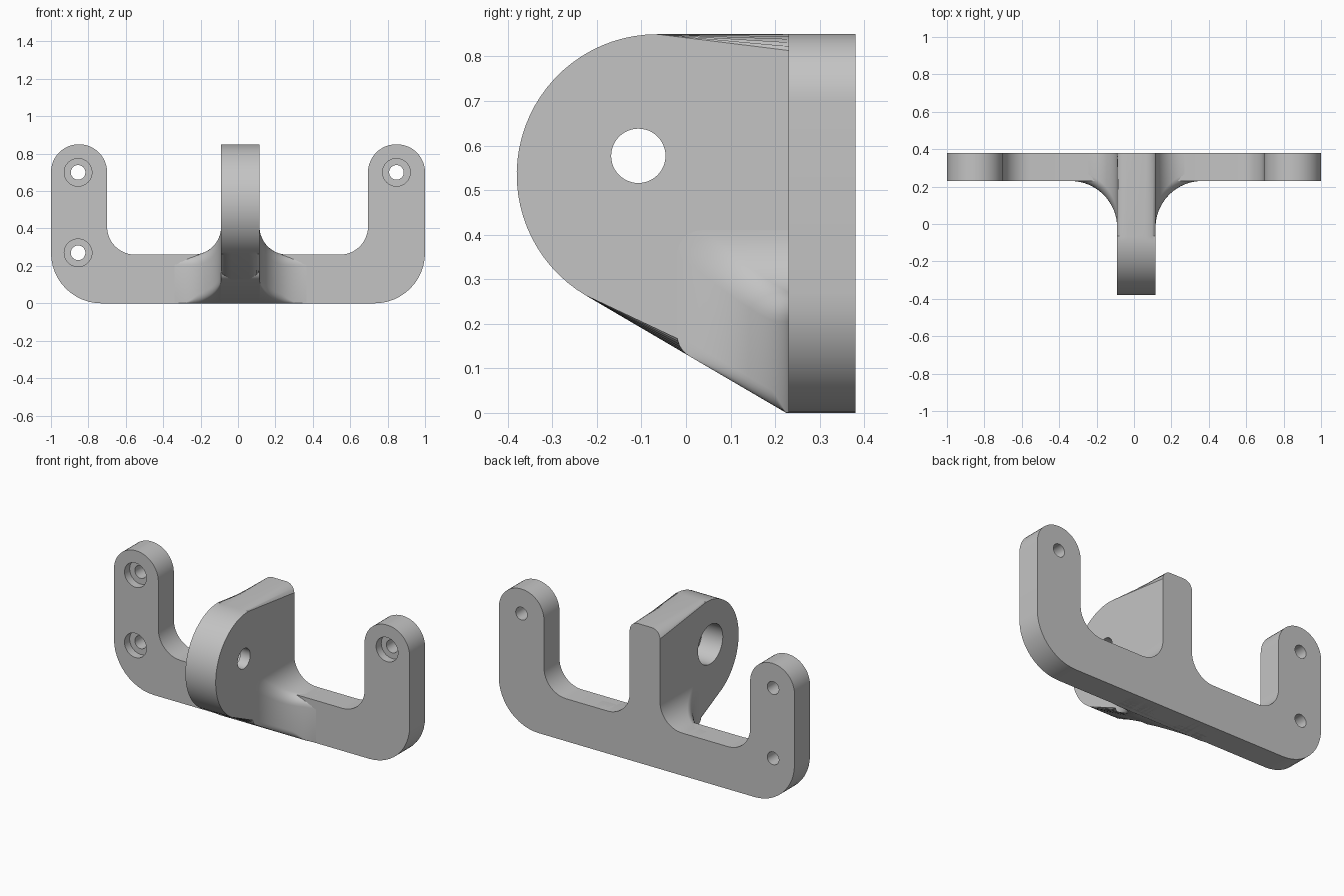
import bpy, bmesh, math
from mathutils import Vector

cube = bpy.data.objects.get("Cube")
if cube:
    bpy.data.objects.remove(cube, do_unlink=True)

grey = bpy.data.materials.new("light_grey")
grey.use_nodes = True
grey.diffuse_color = (0.55, 0.55, 0.55, 1)
grey.node_tree.nodes["Principled BSDF"].inputs["Base Color"].default_value = (0.55, 0.55, 0.55, 1)

BACK, FACE = 0.38, 0.23      # rear and front of the mounting plate
EDGE = 0.055                 # radius of the softened edges
MID, HALF = 0.0125, 0.1025   # centre and half width of the fin


def round_corners(corners, steps):
    """Polygon of (u, v, radius) corners turned into a filleted outline."""
    pts = []
    for i, (u, v, r) in enumerate(corners):
        p = Vector((u, v))
        if r == 0:
            pts.append(p)
            continue
        before, after = Vector(corners[i - 1][:2]) - p, Vector(corners[(i + 1) % len(corners)][:2]) - p
        a, b = before.normalized(), after.normalized()
        half = a.angle(b) / 2
        t = min(r / math.tan(half), before.length * 0.98, after.length * 0.98)
        r = t * math.tan(half)
        centre = p + (a + b).normalized() * (r / math.sin(half))
        start, end = p + a * t - centre, p + b * t - centre
        sweep = start.angle(end)
        for k in range(steps + 1):
            f = k / steps
            arc = start * math.sin((1 - f) * sweep) + end * math.sin(f * sweep)
            pts.append(centre + arc / math.sin(sweep))
    return pts


def finish(name, bm):
    bmesh.ops.recalc_face_normals(bm, faces=bm.faces)
    mesh = bpy.data.meshes.new(name)
    bm.to_mesh(mesh)
    bm.free()
    mesh.materials.append(grey)
    obj = bpy.data.objects.new(name, mesh)
    bpy.context.collection.objects.link(obj)
    return obj


def activate(obj):
    bpy.ops.object.select_all(action="DESELECT")
    obj.select_set(True)
    bpy.context.view_layer.objects.active = obj


def smooth(obj):
    activate(obj)
    bpy.ops.object.shade_smooth_by_angle(angle=math.radians(35))


def prism(name, outline, place, near, far, soft):
    """Extrude an outline and round the edges chosen by the soft rule."""
    bm = bmesh.new()
    ends = [[bm.verts.new(place(p, d)) for p in outline] for d in (near, far)]
    n = len(outline)
    for ring in ends:
        bm.faces.new(ring)
    for i in range(n):
        j = (i + 1) % n
        bm.faces.new((ends[0][i], ends[0][j], ends[1][j], ends[1][i]))
    edges = [e for e in bm.edges if soft(*[v.co for v in e.verts])]
    bmesh.ops.bevel(bm, geom=edges, offset=EDGE, segments=6, profile=0.5, affect="EDGES")
    return finish(name, bm)


def drill(obj, centre, radius, depth, axis):
    """Cut a round hole with a temporary cylinder."""
    turn = (math.pi / 2, 0, 0) if axis == "Y" else (0, math.pi / 2, 0)
    bpy.ops.mesh.primitive_cylinder_add(vertices=48, radius=radius, depth=depth, location=centre, rotation=turn)
    cutter = bpy.context.object
    cutter.name = "hole_cutter"
    cutter.hide_render = True
    cutter.data.materials.append(grey)
    mod = obj.modifiers.new("hole", "BOOLEAN")
    mod.operation, mod.solver, mod.object = "DIFFERENCE", "EXACT", cutter
    activate(obj)
    bpy.ops.object.modifier_apply(modifier=mod.name)
    bpy.data.objects.remove(cutter, do_unlink=True)


# U-shaped mounting plate, softened around its front face
plate_outline = round_corners([
    (-1, 0, 0.27), (1, 0, 0.27), (1, 0.85, 0.15), (0.695, 0.85, 0.15),
    (0.695, 0.26, 0.15), (-0.7, 0.26, 0.15), (-0.7, 0.85, 0.149), (-1, 0.85, 0.149)], 12)
plate = prism("mounting_plate", plate_outline, lambda p, d: (p.x, d, p.y), FACE, BACK,
              lambda a, b: max(a.y, b.y) < FACE + 0.001)

# Screw holes with counterbores
for x, z in ((-0.855, 0.7), (-0.855, 0.27), (0.847, 0.7)):
    drill(plate, (x, FACE, z), 0.074, 0.1, "Y")
    drill(plate, (x, 0.3, z), 0.039, 0.5, "Y")
smooth(plate)

# Central fin: rounded nose, sloping underside
nose_y, nose_z, nose_r = -0.065, 0.535, 0.315
fin_outline = [Vector((BACK, 0)), Vector((BACK, 0.85))]
for k in range(33):
    a = math.radians(90 + 149.5 * k / 32)
    fin_outline.append(Vector((nose_y + nose_r * math.cos(a), nose_z + nose_r * math.sin(a))))
fin_outline.append(Vector((0.225, 0)))
fin = prism("fin", fin_outline, lambda p, d: (d, p.x, p.y), MID - HALF, MID + HALF,
            lambda a, b: abs(a.x - b.x) < 0.001 and min(a.y, b.y) < BACK - 0.001
            and max(a.z, b.z) > 0.001)

# Pivot hole, with a wide pocket on one side
drill(fin, (MID, -0.107, 0.577), 0.061, 0.5, "X")
drill(fin, (MID - HALF, -0.107, 0.577), 0.12, 0.28, "X")
smooth(fin)

# Flared web blending the fin into the plate, lofted across x
FLARE, RISE = 0.25, 0.15
spread = [FLARE * (1 - math.cos(math.pi / 2 * k / 20)) for k in range(21)]
stations = [(-1, s) for s in reversed(spread)] + [(1, s) for s in spread]
bm = bmesh.new()
rings = []
for side, s in stations:
    front = FACE - FLARE + math.sqrt(max(0, FLARE ** 2 - (FLARE - s) ** 2))
    top = 0.26 + RISE - math.sqrt(RISE ** 2 - max(0, RISE - s) ** 2)
    low = max(0, 0.225 - front) * 0.5855
    section = round_corners([(BACK, 0, 0), (max(0.225, front + 0.002), 0, 0),
                             (front, low, EDGE), (front, top, EDGE), (BACK, top, 0)], 6)
    rings.append([bm.verts.new((MID + side * (HALF + s), p.x, p.y)) for p in section])
for a, b in zip(rings, rings[1:]):
    for i in range(len(a)):
        j = (i + 1) % len(a)
        bm.faces.new((a[i], a[j], b[j], b[i]))
bm.faces.new(rings[0])
bm.faces.new(rings[-1])
smooth(finish("flared_web", bm))
